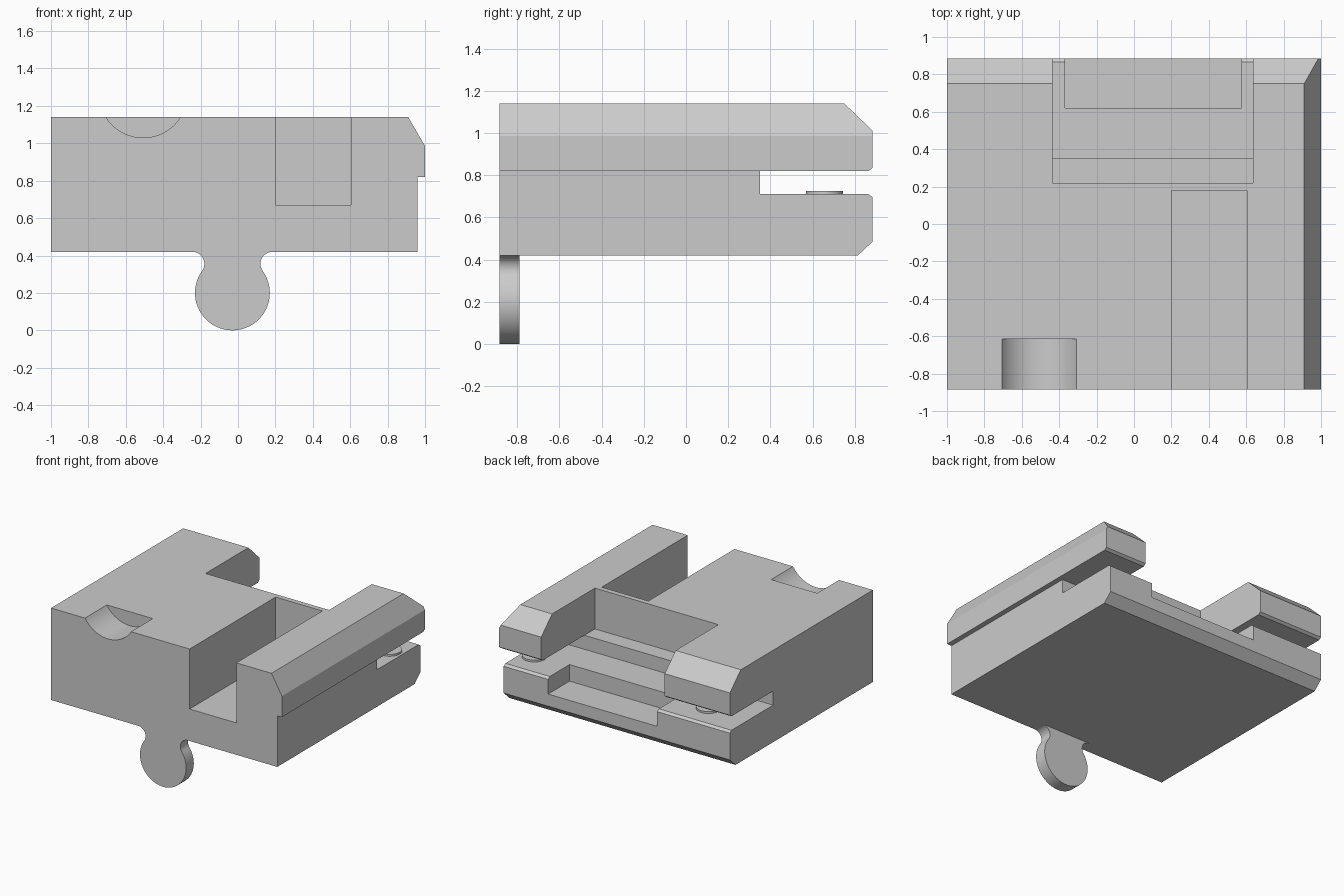
import bpy, bmesh
from math import radians, sin, cos, atan2, degrees

cube = bpy.data.objects.get("Cube")
if cube:
    bpy.data.objects.remove(cube, do_unlink=True)

grey = bpy.data.materials.new("light grey")
grey.use_nodes = True
grey.diffuse_color = (0.6, 0.6, 0.6, 1)
grey.node_tree.nodes["Principled BSDF"].inputs["Base Color"].default_value = (0.6, 0.6, 0.6, 1)

FRONT, BACK = -0.885, 0.885


def prism(name, outline, start, end, axis):
    """Extrude a 2D outline along x (outline is y, z), y (x, z) or z (x, y)."""
    place = {"x": lambda a, b, t: (t, a, b),
             "y": lambda a, b, t: (a, t, b),
             "z": lambda a, b, t: (a, b, t)}[axis]
    bm = bmesh.new()
    face = bm.faces.new([bm.verts.new(place(a, b, start)) for a, b in outline])
    new = bmesh.ops.extrude_face_region(bm, geom=[face])["geom"]
    shift = place(0, 0, end - start)
    bmesh.ops.translate(bm, vec=shift, verts=[v for v in new if isinstance(v, bmesh.types.BMVert)])
    bmesh.ops.recalc_face_normals(bm, faces=bm.faces)
    mesh = bpy.data.meshes.new(name)
    bm.to_mesh(mesh)
    bm.free()
    mesh.materials.append(grey)
    obj = bpy.data.objects.new(name, mesh)
    bpy.context.collection.objects.link(obj)
    return obj


def box(name, x0, x1, y0, y1, z0, z1):
    return prism(name, [(x0, y0), (x1, y0), (x1, y1), (x0, y1)], z0, z1, "z")


def arc(cx, cz, r, a0, a1, steps):
    angles = [radians(a0 + (a1 - a0) * i / steps) for i in range(steps + 1)]
    return [(cx + r * cos(a), cz + r * sin(a)) for a in angles]


def smooth(obj):
    bpy.ops.object.select_all(action="DESELECT")
    obj.select_set(True)
    bpy.context.view_layer.objects.active = obj
    bpy.ops.object.shade_smooth_by_angle(angle=radians(25))


# Block with the back slot and chamfers in its side profile
body = prism("body", [
    (FRONT, 0.42), (0.815, 0.42), (BACK, 0.485), (BACK, 0.695), (0.865, 0.71),
    (0.35, 0.71), (0.35, 0.82), (0.865, 0.82), (BACK, 0.835), (BACK, 1.01),
    (0.75, 1.14), (FRONT, 1.14)], -1, 1, "x")

# Cutters: side chamfer and step, notch, recess, channel, round groove
cutters = [
    prism("side_chamfer_cutter", [(0.91, 1.14), (1, 0.985), (1.2, 0.985), (1.2, 1.3), (0.91, 1.3)],
          -1, 1, "y"),
    box("side_step_cutter", 0.96, 1.2, -1, 1, 0.3, 0.82),
    box("top_notch_cutter", -0.435, 0.635, 0.22, 1, 0.82, 1.3),
    box("back_recess_cutter", -0.37, 0.575, 0.62, 1, 0.58, 0.77),
    box("front_channel_cutter", 0.2, 0.605, -1, 0.18, 0.67, 1.3),
    prism("groove_cutter", arc(-0.507, 1.266, 0.236, 0, 360, 64)[:-1], -1, -0.615, "y"),
]
for cutter in cutters:
    cutter.hide_render = True
    mod = body.modifiers.new(cutter.name, "BOOLEAN")
    mod.operation = "DIFFERENCE"
    mod.solver = "EXACT"
    mod.object = cutter

# Bake the cuts, then remove the cutters
bpy.context.view_layer.update()
graph = bpy.context.evaluated_depsgraph_get()
cut_mesh = bpy.data.meshes.new_from_object(body.evaluated_get(graph))
body.modifiers.clear()
body.data = cut_mesh
for cutter in cutters:
    bpy.data.objects.remove(cutter, do_unlink=True)
smooth(body)

# Round hanging tab with a filleted neck
mid, side, fillet_z, ball_z = -0.03, 0.215, 0.355, 0.2
lean = degrees(atan2(fillet_z - ball_z, side))
tab_outline = (arc(mid + side, fillet_z, 0.065, 90, 180 + lean, 12)
               + arc(mid, ball_z, 0.2, lean, -180 - lean, 56)[1:]
               + arc(mid - side, fillet_z, 0.065, -lean, 90, 12)[1:])
smooth(prism("hanging_tab", tab_outline, FRONT, -0.79, "y"))

# Small round pads on the slot floor
for name, x in (("left_pad", 0.855), ("right_pad", -0.655)):
    smooth(prism(name, arc(x, 0.657, 0.0875, 0, 360, 48)[:-1], 0.705, 0.725, "z"))
